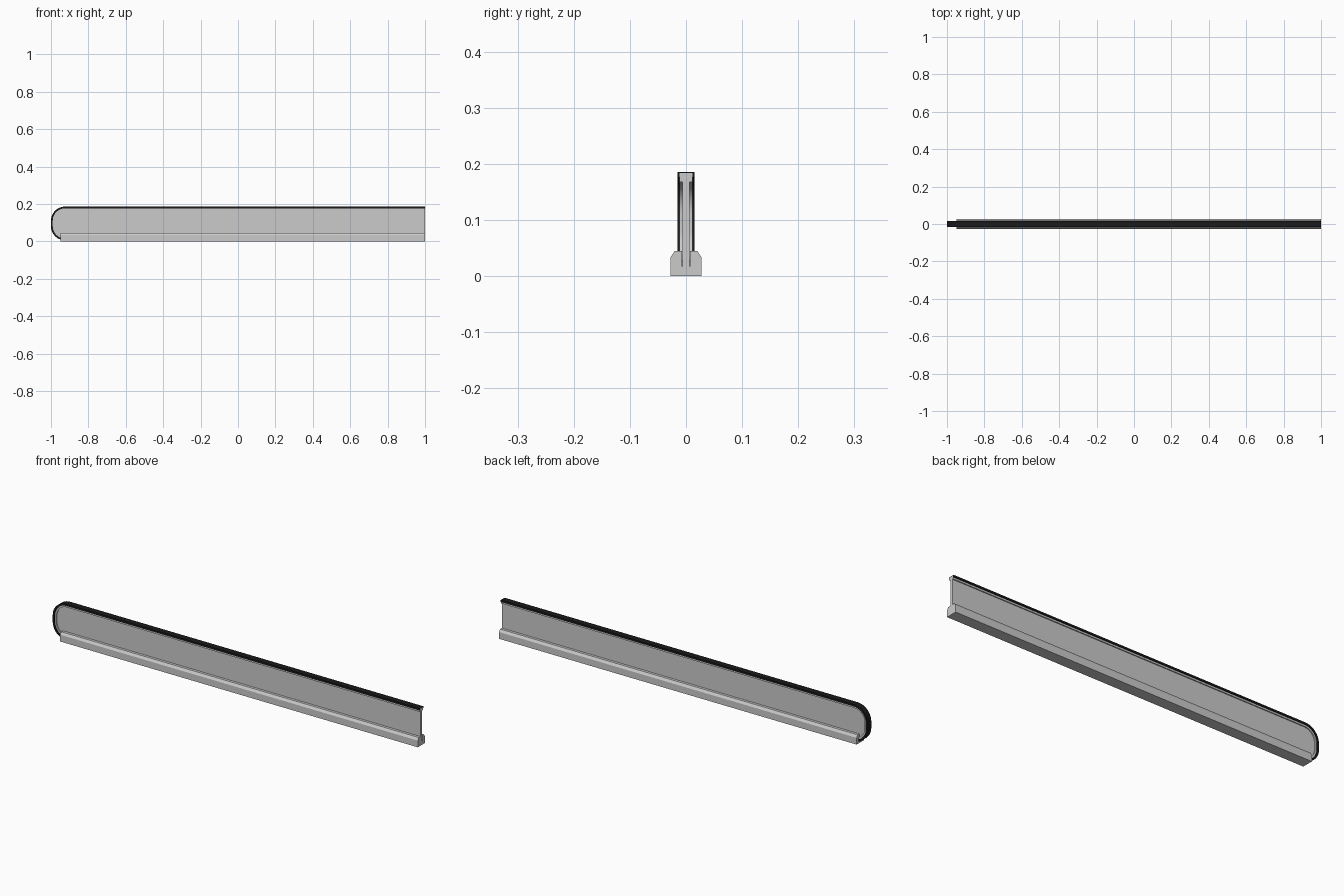
import bpy, bmesh
from math import sin, cos, radians

if "Cube" in bpy.data.objects:
    bpy.data.objects.remove(bpy.data.objects["Cube"])

R, CX, Z_TOP, Z_LOW = 0.075, -0.925, 0.111, 0.081


def rail_path(d, end_angle):
    """Outline of the panel edge, offset inward by d: top, rounded end, underside."""
    r = R - d
    pts = [(1.0, Z_TOP + r)]
    for i in range(13):
        a = radians(90 + 90 * i / 12)
        pts.append((CX + r * cos(a), Z_TOP + r * sin(a)))
    for i in range(13):
        a = radians(180 + (end_angle - 180) * i / 12)
        pts.append((CX + r * cos(a), Z_LOW + r * sin(a)))
    return pts


def loft(name, rings, color=None):
    """Skin a list of equal closed rings and cap both ends."""
    bm = bmesh.new()
    vs = [[bm.verts.new(p) for p in ring] for ring in rings]
    n = len(rings[0])
    for a, b in zip(vs, vs[1:]):
        for i in range(n):
            j = (i + 1) % n
            bm.faces.new((a[i], a[j], b[j], b[i]))
    bm.faces.new(vs[0])
    bm.faces.new(vs[-1][::-1])
    bmesh.ops.recalc_face_normals(bm, faces=bm.faces)
    me = bpy.data.meshes.new(name)
    bm.to_mesh(me)
    bm.free()
    ob = bpy.data.objects.new(name, me)
    bpy.context.collection.objects.link(ob)
    if color:
        mat = bpy.data.materials.new(name)
        mat.diffuse_color = color
        mat.use_nodes = True
        mat.node_tree.nodes["Principled BSDF"].inputs["Base Color"].default_value = mat.diffuse_color
        me.materials.append(mat)
    bpy.ops.object.select_all(action='DESELECT')
    ob.select_set(True)
    bpy.context.view_layer.objects.active = ob
    bpy.ops.object.shade_smooth_by_angle(angle=radians(30))
    return ob


def mirrored(half):
    """Close a half profile of (y, value) by mirroring it over y = 0."""
    return half + [(-y, v) for y, v in reversed(half)]


def sweep(name, profile, color=None):
    """Sweep a profile of (y, inward depth) around the panel edge."""
    paths = [(y, rail_path(d, 250.53)) for y, d in profile]
    rings = [[(p[k][0], y, p[k][1]) for y, p in paths]
             for k in range(len(paths[0][1]))]
    return loft(name, rings, color)


# Floor channel with chamfered shoulders and a slot for the panel
channel = mirrored([(0.028, 0), (0.028, 0.033), (0.02, 0.045),
                    (0.007, 0.045), (0.007, 0.017)])
# order: right side up, into the slot, back out on the left side
loft("floor_channel", [[(x, y, z) for y, z in channel] for x in (-0.95, 1.0)])

# Panel with a rounded end
outline = rail_path(0.011, 270) + [(1.0, Z_LOW - R + 0.011)]
loft("panel", [[(x, y, z) for x, z in outline] for y in (-0.0065, 0.0065)])

# Black edge trim, a U wrapped around the panel edge
sweep("edge_trim", mirrored([(0.015, 0), (0.015, 0.0095), (0.0115, 0.0095), (0.0115, 0.002)]),
      (0.01, 0.01, 0.01, 1))

# Grey gasket gripping the panel inside the trim
sweep("edge_gasket", mirrored([(0.0115, 0.002), (0.0115, 0.018), (0.0065, 0.018), (0.0065, 0.011)]))
